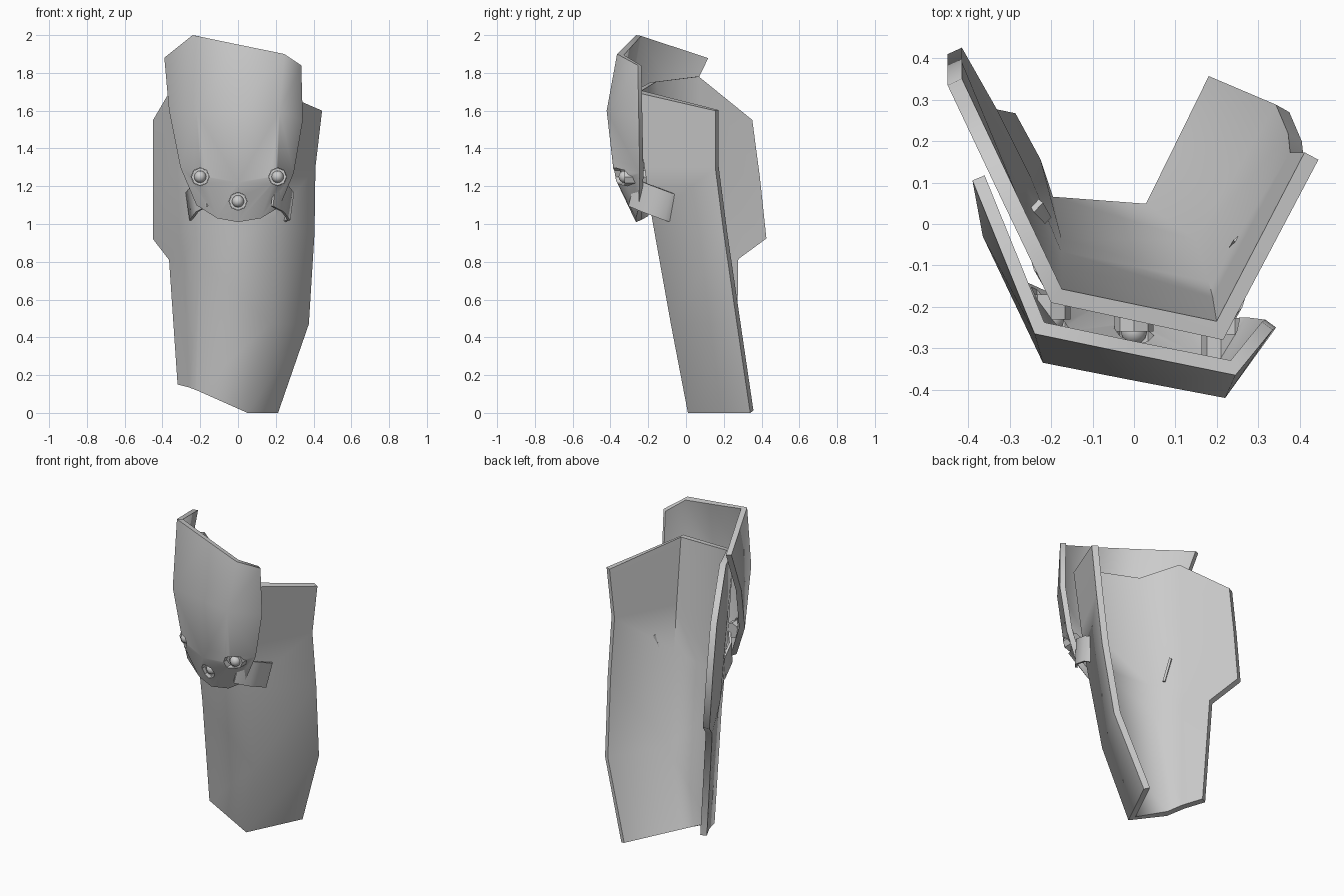
import bpy, math
from mathutils import Vector

if "Cube" in bpy.data.objects:
    bpy.data.objects.remove(bpy.data.objects["Cube"])


def activate(ob):
    bpy.ops.object.select_all(action='DESELECT')
    ob.select_set(True)
    bpy.context.view_layer.objects.active = ob


def sheet(name, rows, thick, offset=-1, angle=70):
    """Thick smooth sheet from rows of points (left to right, bottom to top)."""
    n = len(rows[0])
    verts = [p for r in rows for p in r]
    faces = [(r*n+c, r*n+c+1, (r+1)*n+c+1, (r+1)*n+c)
             for r in range(len(rows)-1) for c in range(n-1)]
    me = bpy.data.meshes.new(name)
    me.from_pydata(verts, [], faces)
    ob = bpy.data.objects.new(name, me)
    bpy.context.collection.objects.link(ob)
    m = ob.modifiers.new("thickness", 'SOLIDIFY')
    m.thickness, m.offset, m.use_even_offset = thick, offset, True
    activate(ob)
    bpy.ops.object.convert(target='MESH')
    bpy.ops.object.shade_smooth_by_angle(angle=math.radians(angle))
    return ob


def cylinder_y(name, x, y, z, r, depth):
    bpy.ops.mesh.primitive_cylinder_add(vertices=8, radius=r, depth=depth, location=(x, y, z),
                                        rotation=(math.pi/2, 0, 0))
    ob = bpy.context.object
    ob.name = name
    return ob


# shin plate: columns run left edge, left side, left crease, right crease, right edge
sheet("shin_plate", [
    [(-.32, .25, .15), (-.26, .14, .135), (-.22, .03, .12), (.05, .01, 0), (.212, .34, 0)],
    [(-.365, .26, .81), (-.285, .10, .81), (-.2, -.07, .8), (.17, -.08, .47), (.375, .27, .47)],
    [(-.45, .41, .92), (-.31, .10, .95), (-.2, -.1, 1.0), (.2, -.18, 1.03), (.405, .2, .95)],
    [(-.45, .375, 1.25), (-.32, .07, 1.28), (-.2, -.14, 1.3), (.21, -.22, 1.3), (.41, .155, 1.3)],
    [(-.45, .335, 1.55), (-.315, .05, 1.78), (-.2, -.19, 1.75), (.215, -.28, 1.7), (.445, .155, 1.6)],
], .038)

# knee plate with a rounded lower edge
knee = sheet("knee_plate", [
    [(-.22, -.19, 1.1), (-.11, -.23, 1.03), (0, -.265, 1.01), (.12, -.265, 1.03), (.22, -.25, 1.09)],
    [(-.305, -.15, 1.3), (-.19, -.28, 1.25), (0, -.345, 1.22), (.2, -.38, 1.25), (.295, -.245, 1.27)],
    [(-.365, -.03, 1.6), (-.22, -.335, 1.6), (0, -.378, 1.6), (.22, -.42, 1.6), (.343, -.25, 1.55)],
    [(-.39, .105, 1.88), (-.24, -.265, 2.0), (0, -.315, 1.95), (.245, -.365, 1.9), (.335, -.255, 1.84)],
], .032)

# bolt holes through the knee plate, each with a recessed round bolt head
for i, (x, y, z) in enumerate([(-.2, -.265, 1.25), (.21, -.36, 1.25), (0, -.295, 1.12)]):
    cutter = cylinder_y("hole_cutter", x, y, z, .048, .3)
    cutter.hide_render = True
    m = knee.modifiers.new("hole", 'BOOLEAN')
    m.operation, m.object, m.solver = 'DIFFERENCE', cutter, 'EXACT'
    activate(knee)
    bpy.ops.object.convert(target='MESH')
    bpy.data.objects.remove(cutter)
    cylinder_y(f"bolt_shank_{i}", x, y + .065, z, .047, .06)
    bpy.ops.mesh.primitive_uv_sphere_add(segments=12, ring_count=8, radius=.032,
                                         location=(x, y + .035, z))
    bpy.context.object.name = f"bolt_head_{i}"
    bpy.ops.object.shade_smooth()

# curved side straps joining the knee plate to the shin plate
path = [(.205, -.27, 1.24), (.262, -.2, 1.21), (.297, -.08, 1.165), (.25, -.03, 1.15)]
for name, s, dx, dy in (("right_strap", 1, 0, 0), ("left_strap", -1, -.02, .09)):
    top = [Vector((s * (x + dx), y + dy, z)) for x, y, z in path]
    low = [p + Vector((-s * .02, -.035, -.145)) for p in top]
    rows = [low, top] if s > 0 else [low[::-1], top[::-1]]
    sheet(name, rows, .014)
